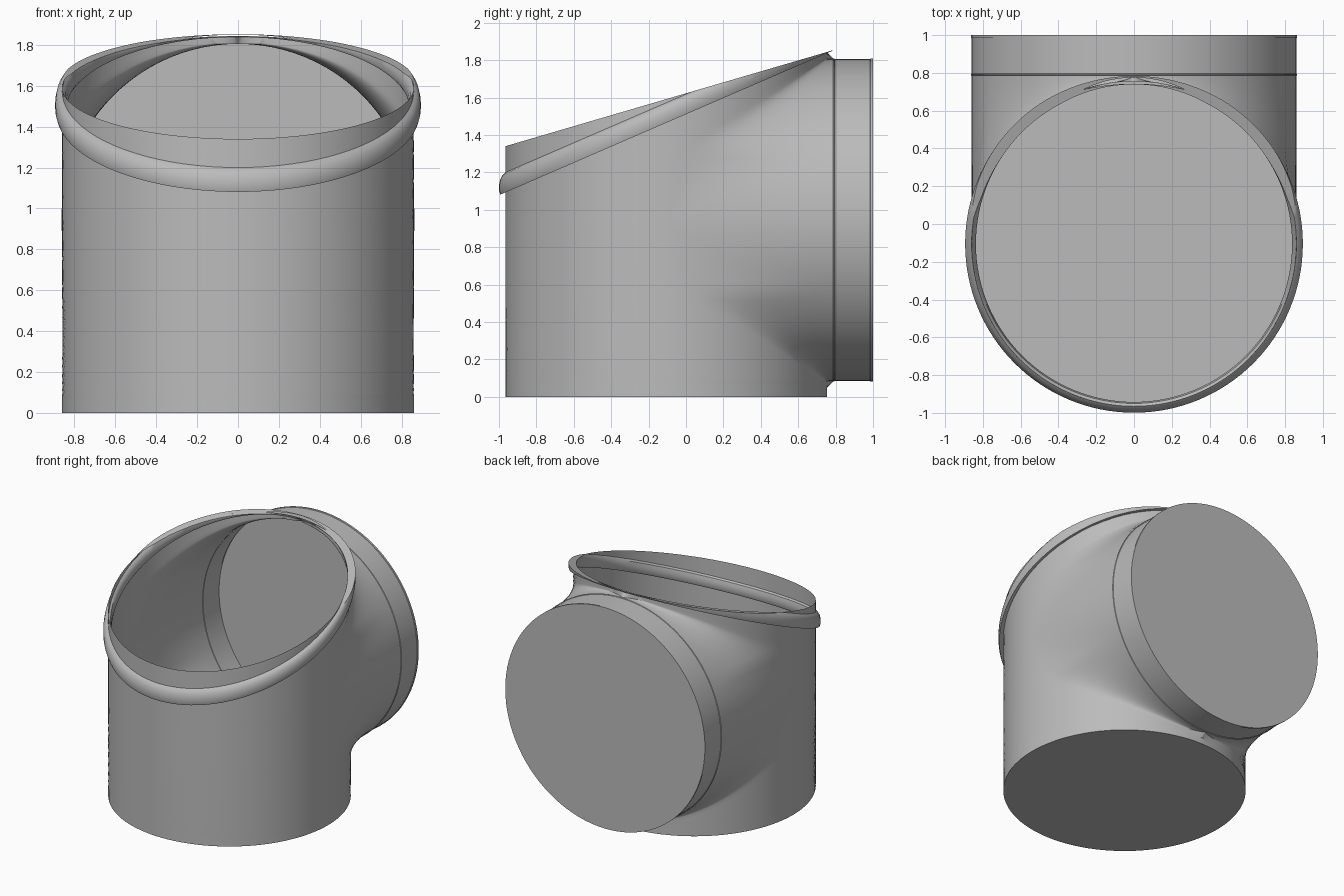
import bpy, bmesh
from math import sin, cos, pi, sqrt, atan2, radians
from mathutils import Vector

cube = bpy.data.objects.get("Cube")
if cube:
    bpy.data.objects.remove(cube)

R = 0.86            # radius of both pipes
CY = -0.105         # axis of the upright pipe
CZ = 0.945          # axis of the side pipe
SEAM = 0.895        # where the side pipe starts, measured from CY
CUT_Z, CUT_SLOPE = 1.592, 0.293      # sloping top cut
BEAD_Z, BEAD_SLOPE = 1.5075, 0.433   # sloping bead

grey = bpy.data.materials.new("plain_grey")
grey.use_nodes = True
GREY = (0.5, 0.5, 0.5, 1)
grey.diffuse_color = GREY
grey.node_tree.nodes["Principled BSDF"].inputs["Base Color"].default_value = GREY


def finish(name, bm, normals=True):
    bmesh.ops.remove_doubles(bm, verts=bm.verts, dist=0.0005)
    if normals:
        bmesh.ops.recalc_face_normals(bm, faces=bm.faces)
    mesh = bpy.data.meshes.new(name)
    bm.to_mesh(mesh)
    bm.free()
    ob = bpy.data.objects.new(name, mesh)
    bpy.context.collection.objects.link(ob)
    mesh.materials.append(grey)
    bpy.ops.object.select_all(action='DESELECT')
    ob.select_set(True)
    bpy.context.view_layer.objects.active = ob
    bpy.ops.object.shade_smooth_by_angle(angle=radians(35))
    return ob


def loft(bm, rows, closed=False):
    """Skin a list of equally long point rows."""
    grid = [[bm.verts.new(p) for p in row] for row in rows]
    n = len(rows[0])
    for a, b in zip(grid, grid[1:]):
        for i in range(n if closed else n - 1):
            j = (i + 1) % n
            bm.faces.new((a[i], a[j], b[j], b[i]))
    return grid


def cut_top(bm, fill=False):
    """Trim everything above the sloping top plane."""
    geom = bm.verts[:] + bm.edges[:] + bm.faces[:]
    res = bmesh.ops.bisect_plane(bm, geom=geom, dist=1e-5, plane_co=(0, CY, CUT_Z),
                                 plane_no=Vector((0, -CUT_SLOPE, 1)).normalized(),
                                 clear_outer=True)
    if fill:
        edges = [e for e in res["geom_cut"] if isinstance(e, bmesh.types.BMEdge)]
        bmesh.ops.triangle_fill(bm, edges=edges, use_beauty=True)


# Body: horizontal slices, round in front and blended into the side pipe behind
ARC, BLEND = 32, 12


def slice_points(h):
    a = min(abs(h), R)
    w = sqrt(max(R * R - a * a, 0))
    y0 = max(0.35 * a, (a - 0.3) / 0.66, 0.002)
    x0 = sqrt(R * R - y0 * y0)
    end = atan2(x0, -y0)
    half = [(R * sin(end * i / ARC), -R * cos(end * i / ARC)) for i in range(ARC + 1)]
    bend = min(max((R * R - w * x0) / y0, y0), SEAM)
    for i in range(1, BLEND + 1):
        t = i / BLEND
        if abs(h) > R + 0.001:
            ang = end + (pi - end) * t
            half.append((R * sin(ang), -R * cos(ang)))
        else:
            k0, k1, k2 = (1 - t) ** 2, 2 * t * (1 - t), t * t
            half.append((k0 * x0 + (k1 + k2) * w, k0 * y0 + k1 * bend + k2 * SEAM))
    outline = [(-x, y) for x, y in reversed(half[1:])] + half
    return [(x, y + CY, h + CZ) for x, y in outline]


N = 48
levels = [-CZ, -R - 0.035]
levels += [R * sin(pi * (i / N - 0.5)) for i in range(N + 1)]
levels += [R + 0.035, R + 0.1]
bm = bmesh.new()
loft(bm, [slice_points(h) for h in levels])
cut_top(bm)
finish("body_shell", bm)


# Flat bottom
bm = bmesh.new()
bm.faces.new([bm.verts.new((R * sin(2 * pi * i / 96), CY - R * cos(2 * pi * i / 96), 0))
              for i in range(96)])
finish("bottom_plate", bm)

# Side pipe collar with thin seams, closed by an end plate
RIM = R + 0.004
profile = [(R, CY + SEAM - 0.004), (RIM, CY + SEAM - 0.002), (RIM, CY + SEAM + 0.004),
           (R, CY + SEAM + 0.006), (R, 0.984), (RIM, 0.986), (RIM, 1.0)]
bm = bmesh.new()
rows = [[(r * sin(2 * pi * i / 96), y, CZ + r * cos(2 * pi * i / 96)) for i in range(96)]
        for r, y in profile]
grid = loft(bm, rows, closed=True)
bm.faces.new(grid[-1])
finish("side_pipe", bm)

# Sloping bead around the mouth, standing out on both sides of the wall
section = [(0.86, -0.03), (0.888, -0.042), (0.894, -0.02), (0.894, 0.015), (0.888, 0.04),
           (0.876, 0.058), (0.86, 0.065), (0.845, 0.05), (0.837, 0.02), (0.837, -0.02),
           (0.845, -0.035)]
bm = bmesh.new()
rows = []
for i in range(129):
    a = 2 * pi * i / 128
    rows.append([(r * sin(a), CY - r * cos(a), BEAD_Z - BEAD_SLOPE * r * cos(a) + dz)
                 for r, dz in section])
loft(bm, rows, closed=True)
bmesh.ops.remove_doubles(bm, verts=bm.verts, dist=0.0005)
cut_top(bm, fill=True)
finish("mouth_bead", bm)
